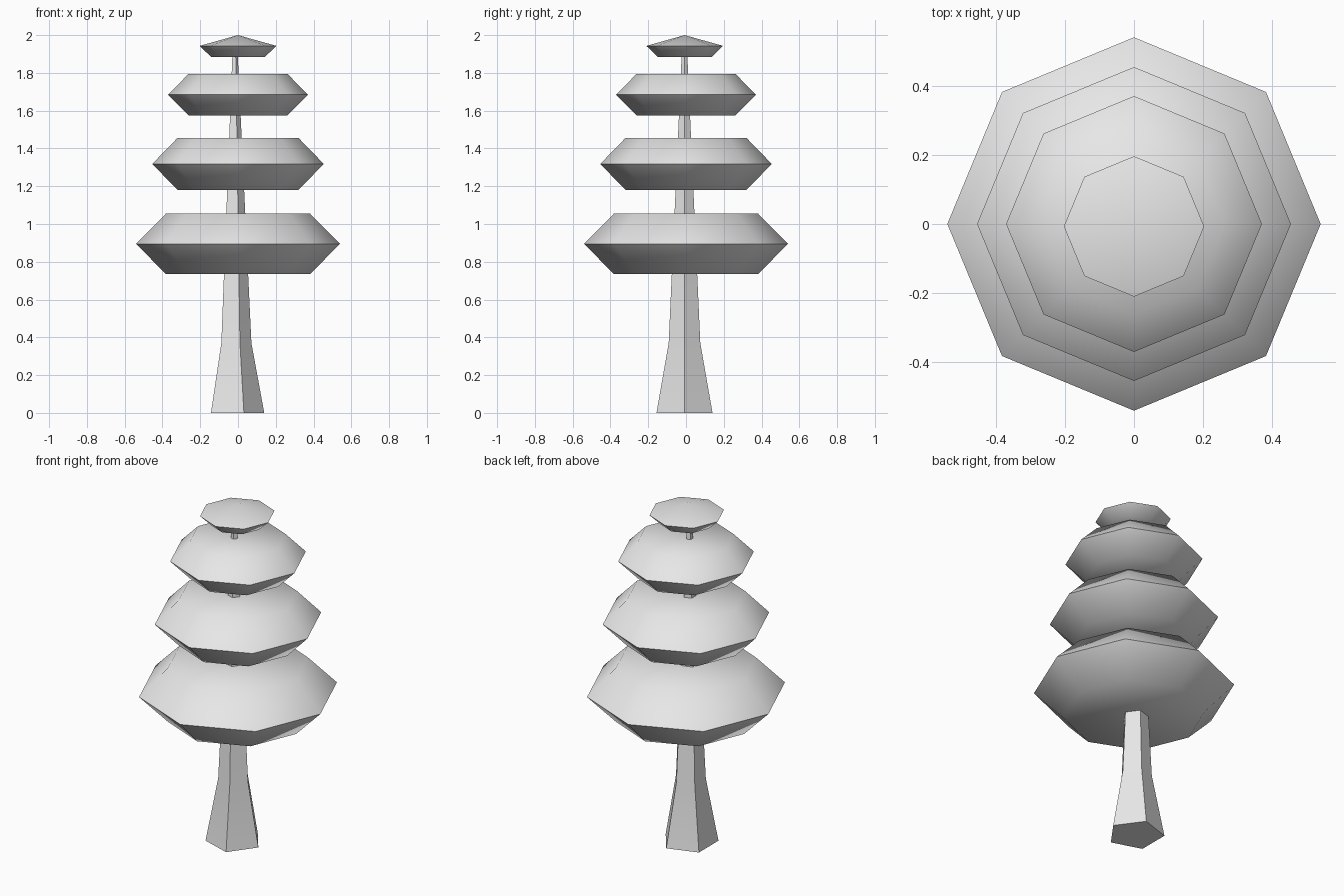
import bpy
import bmesh
from math import cos, sin, pi, radians

cube = bpy.data.objects.get("Cube")
if cube:
    bpy.data.objects.remove(cube, do_unlink=True)

GREY = (0.8, 0.8, 0.8, 1.0)
grey = bpy.data.materials.new("light_grey")
grey.use_nodes = True
grey.diffuse_color = GREY
bsdf = next(n for n in grey.node_tree.nodes if n.type == 'BSDF_PRINCIPLED')
bsdf.inputs["Base Color"].default_value = GREY


def lathe(name, sides, profile, centre):
    """Stack regular rings of (radius, z); radius 0 closes to a point."""
    bm = bmesh.new()
    rings = []
    for r, z in profile:
        count = sides if r > 0 else 1
        rings.append([bm.verts.new((r * cos(2 * pi * i / sides),
                                    r * sin(2 * pi * i / sides), z))
                      for i in range(count)])
    for low, high in zip(rings, rings[1:]):
        for i in range(sides):
            j = (i + 1) % sides
            if len(high) == 1:
                bm.faces.new((low[i], low[j], high[0]))
            else:
                bm.faces.new((low[i], low[j], high[j], high[i]))
    for ring in (rings[0], rings[-1]):
        if len(ring) > 1:
            bm.faces.new(ring)
    bmesh.ops.recalc_face_normals(bm, faces=bm.faces)
    mesh = bpy.data.meshes.new(name)
    bm.to_mesh(mesh)
    bm.free()
    mesh.materials.append(grey)
    obj = bpy.data.objects.new(name, mesh)
    obj.location = (*centre, 0)
    bpy.context.collection.objects.link(obj)
    bpy.ops.object.select_all(action='DESELECT')
    obj.select_set(True)
    bpy.context.view_layer.objects.active = obj
    bpy.ops.object.shade_smooth_by_angle(angle=radians(60))
    return obj


# Five-sided trunk with a flared foot
lathe("trunk", 5, [(0.156, 0), (0.088, 0.37), (0.015, 1.91)], (-0.017, -0.008))

# Three bevelled foliage discs: rim radius, rim height, half thickness
tiers = {
    "lower_foliage": (0.54, 0.895, 0.16),
    "middle_foliage": (0.454, 1.318, 0.137),
    "upper_foliage": (0.37, 1.685, 0.11),
}
for name, (r, z, h) in tiers.items():
    lathe(name, 8, [(0.707 * r, z - h), (r, z), (0.707 * r, z + h)], (0, 0))

# Pointed crown
lathe("crown_foliage", 8, [(0.143, 1.885), (0.203, 1.943), (0, 2.0)], (0, -0.007))
